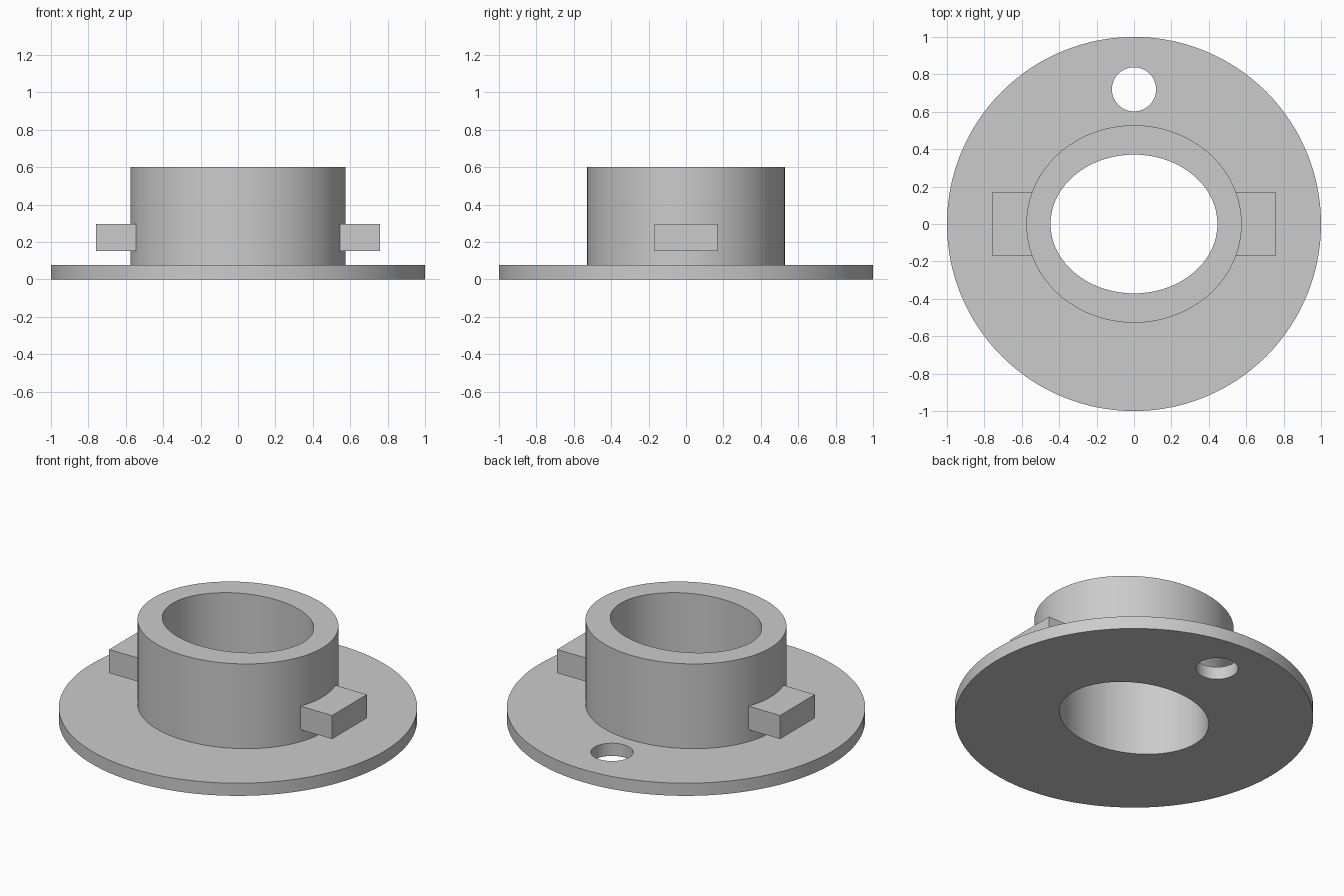
import bpy, bmesh, math
from mathutils import Matrix

SEGMENTS = 128
PLATE_TOP, SLEEVE_TOP = 0.078, 0.6
BORE = (0.446, 0.371)
OUTER = (0.576, 0.528)

if "Cube" in bpy.data.objects:
    bpy.data.objects.remove(bpy.data.objects["Cube"], do_unlink=True)

grey = bpy.data.materials.new("light_grey")
grey.use_nodes = True
COLOUR = (0.6, 0.6, 0.6, 1)
grey.diffuse_color = COLOUR
grey.node_tree.nodes["Principled BSDF"].inputs["Base Color"].default_value = COLOUR


def add_object(name, bm):
    bmesh.ops.recalc_face_normals(bm, faces=bm.faces[:])
    mesh = bpy.data.meshes.new(name)
    bm.to_mesh(mesh)
    bm.free()
    mesh.materials.append(grey)
    obj = bpy.data.objects.new(name, mesh)
    bpy.context.collection.objects.link(obj)
    return obj


def elliptic_cylinder(name, rx, ry, low, high, y=0):
    bm = bmesh.new()
    place = Matrix.Translation((0, y, (low + high) / 2)) @ Matrix.Diagonal((rx, ry, 1, 1))
    bmesh.ops.create_cone(bm, cap_ends=True, segments=SEGMENTS, radius1=1,
                          radius2=1, depth=high - low, matrix=place)
    return add_object(name, bm)


def activate(obj):
    bpy.ops.object.select_all(action="DESELECT")
    obj.select_set(True)
    bpy.context.view_layer.objects.active = obj


def cut(obj, cutter):
    mod = obj.modifiers.new("cut", "BOOLEAN")
    mod.operation, mod.solver, mod.object = "DIFFERENCE", "EXACT", cutter
    cutter.hide_render = True
    activate(obj)
    bpy.ops.object.modifier_apply(modifier=mod.name)
    bpy.data.objects.remove(cutter, do_unlink=True)


def smooth(obj):
    activate(obj)
    bpy.ops.object.shade_smooth_by_angle(angle=math.radians(30))


# Round base plate with the oval bore and a round bolt hole at the back
flange = elliptic_cylinder("base_flange", 1, 1, 0, PLATE_TOP)
cut(flange, elliptic_cylinder("bore_cutter", *BORE, -0.1, 0.2))
cut(flange, elliptic_cylinder("hole_cutter", 0.118, 0.118, -0.1, 0.2, y=0.72))
smooth(flange)

# Oval sleeve: outer wall, rim and inner wall, open where it meets the plate
bm = bmesh.new()
rings = []
for (rx, ry), z in ((OUTER, PLATE_TOP), (OUTER, SLEEVE_TOP),
                    (BORE, SLEEVE_TOP), (BORE, PLATE_TOP)):
    angles = [math.tau * i / SEGMENTS for i in range(SEGMENTS)]
    rings.append([bm.verts.new((rx * math.cos(a), ry * math.sin(a), z)) for a in angles])
for a, b in zip(rings, rings[1:]):
    for i in range(SEGMENTS):
        j = (i + 1) % SEGMENTS
        bm.faces.new((a[i], a[j], b[j], b[i]))
sleeve = add_object("oval_sleeve", bm)
smooth(sleeve)

# Rectangular lugs on both sides, rooted inside the sleeve wall
for side, name in ((1, "left_lug"), (-1, "right_lug")):
    bm = bmesh.new()
    place = Matrix.Translation((side * 0.635, 0, 0.224)) @ Matrix.Diagonal((0.25, 0.338, 0.145, 1))
    bmesh.ops.create_cube(bm, size=1, matrix=place)
    add_object(name, bm)
